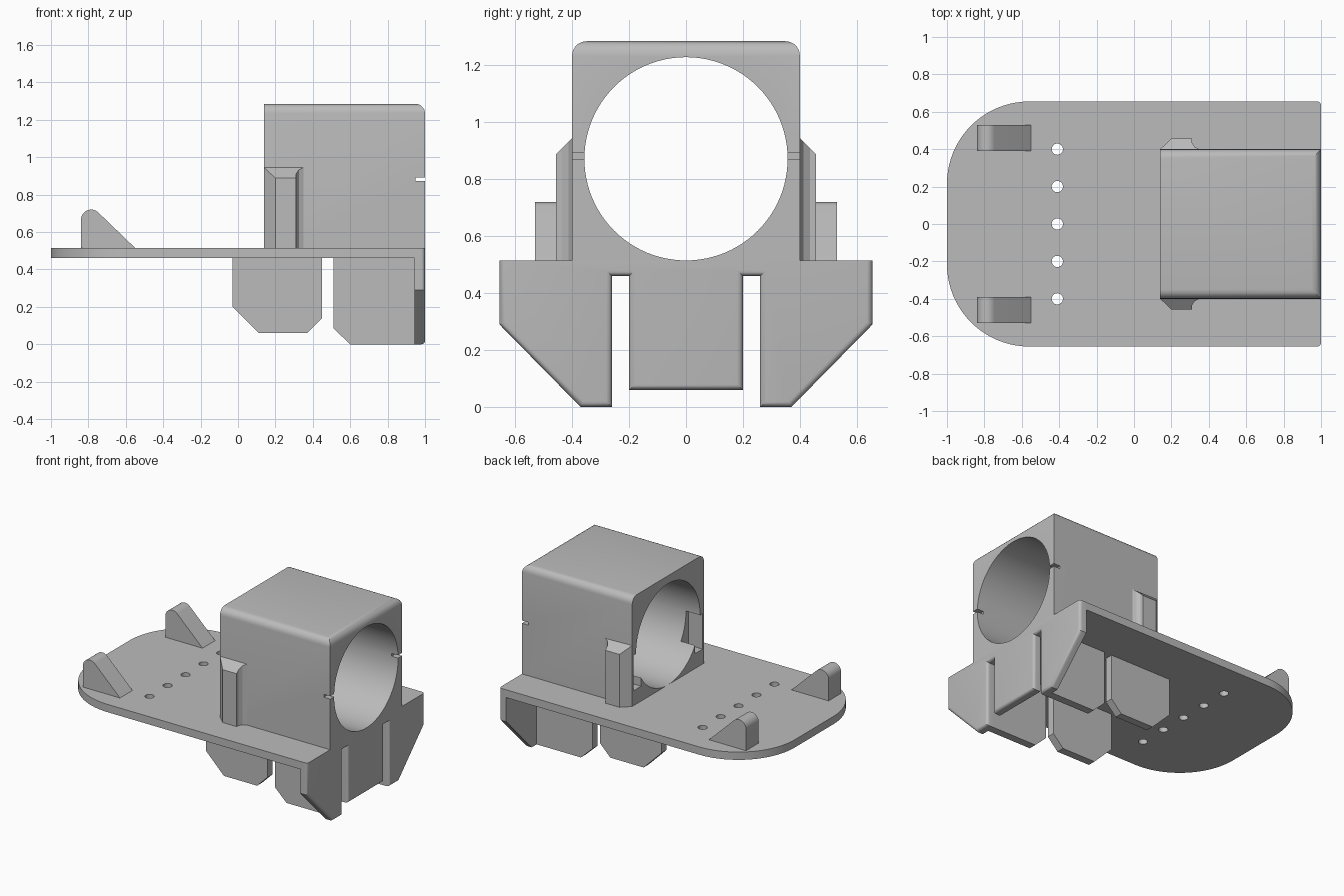
import bpy, bmesh, math
from mathutils import Vector

cube = bpy.data.objects.get("Cube")
if cube:
    bpy.data.objects.remove(cube, do_unlink=True)

grey = bpy.data.materials.new("plain_grey")
grey.use_nodes = True
colour = (0.5, 0.5, 0.5, 1)
grey.diffuse_color = colour
grey.node_tree.nodes["Principled BSDF"].inputs["Base Color"].default_value = colour


def prism(name, outline, axis, lo, hi, bevel=0, rule=None):
    """Extrude a 2D outline along an axis; round the edges chosen by rule."""
    place = {"x": lambda a, b, d: (d, a, b),
             "y": lambda a, b, d: (a, d, b),
             "z": lambda a, b, d: (a, b, d)}[axis]
    bm = bmesh.new()
    face = bm.faces.new([bm.verts.new(place(a, b, lo)) for a, b in outline])
    top = bmesh.ops.extrude_face_region(bm, geom=[face])["geom"]
    shift = Vector(place(0, 0, hi - lo))
    for v in top:
        if isinstance(v, bmesh.types.BMVert):
            v.co += shift
    bmesh.ops.recalc_face_normals(bm, faces=bm.faces)
    if rule:
        edges = [e for e in bm.edges if rule(e.verts[0].co, e.verts[1].co)]
        bmesh.ops.bevel(bm, geom=edges, offset=bevel, segments=5,
                        profile=0.5, affect="EDGES")
    mesh = bpy.data.meshes.new(name)
    bm.to_mesh(mesh)
    bm.free()
    mesh.materials.append(grey)
    ob = bpy.data.objects.new(name, mesh)
    bpy.context.collection.objects.link(ob)
    return ob


def rect(a0, a1, b0, b1):
    return [(a0, b0), (a1, b0), (a1, b1), (a0, b1)]


def arc(ca, cb, r, start, end, n):
    return [(ca + r * math.cos(math.radians(start + (end - start) * i / n)),
             cb + r * math.sin(math.radians(start + (end - start) * i / n)))
            for i in range(n + 1)]


def circle(ca, cb, r, n):
    return arc(ca, cb, r, 0, 360, n)[:-1]


def activate(ob):
    bpy.ops.object.select_all(action="DESELECT")
    ob.select_set(True)
    bpy.context.view_layer.objects.active = ob


def cut(ob, cutters):
    activate(ob)
    for c in cutters:
        mod = ob.modifiers.new("cut", "BOOLEAN")
        mod.operation = "DIFFERENCE"
        mod.solver = "EXACT"
        mod.object = c
        bpy.ops.object.modifier_apply(modifier=mod.name)
        bpy.data.objects.remove(c, do_unlink=True)


TOP, UNDER, HALF, WALL = 0.515, 0.46, 0.655, 0.4
parts = []

# Base plate with a rounded far end and a row of holes
R = 0.44
outline = [(0.97, -HALF), (0.97, HALF)]
outline += arc(-1 + R, HALF - R, R, 90, 180, 20)
outline += arc(-1 + R, R - HALF, R, 180, 270, 20)
plate = prism("base_plate", outline, "z", UNDER, TOP)
cut(plate, [prism("hole_cutter", circle(-0.41, 0.2 * i, 0.03, 24), "z", 0.4, 0.6)
            for i in range(-2, 3)])
parts.append(plate)

# Slotted end plate hanging below the base
half = [(0.2, 0.06), (0.2, UNDER), (0.26, UNDER), (0.26, 0), (0.37, 0),
        (HALF, 0.29), (HALF, TOP)]
outline = half + [(-y, z) for y, z in reversed(half)]
parts.append(prism("end_plate", outline, "x", 0.945, 1, 0.02,
                   lambda p, q: min(p.x, q.x) > 0.99 and min(p.z, q.z) < 0.5))

# Housing block with rounded top, round bore and side notches
housing = prism("housing", rect(-WALL, WALL, TOP - 0.02, 1.285), "x", 0.14, 1, 0.05,
                lambda p, q: min(p.z, q.z) > 1.2 and
                (abs(p.x - q.x) > 0.1 or p.x > 0.9))
cutters = [prism("bore_cutter", circle(0, 0.872, 0.357, 96), "x", 0, 1.2),
           prism("notch_cutter", rect(-0.5, 0.5, 0.872, 0.892), "x", 0.95, 1.1)]
for s in (-1, 1):
    ys = sorted((s * 0.3, s * 0.385))
    cutters.append(prism("pocket_cutter", rect(*ys, 0.62, 0.87), "x", 0.1, 0.25))
cut(housing, cutters)
parts.append(housing)

rib_a = [(-0.03, UNDER + 0.01), (-0.03, 0.2), (0.11, 0.06), (0.37, 0.06),
         (0.45, 0.14), (0.45, UNDER + 0.01)]
rib_b = [(0.51, UNDER + 0.01), (0.51, 0.085), (0.6, 0), (0.96, 0),
         (0.96, UNDER + 0.01)]
ear = [(-0.55, TOP - 0.01), (-0.55, TOP)]
ear += arc(-0.785, 0.665, 0.055, 45, 180, 14) + [(-0.84, TOP - 0.01)]
clip = [(0.14, 0.39), (0.14, WALL), (0.2, 0.457), (0.31, 0.457), (0.31, 0.435),
        (0.325, 0.412), (0.35, WALL), (0.35, 0.39)]

for side, s in (("left", 1), ("right", -1)):
    # Hanging ribs and upright ears
    for name, shape, a, b in (("inner_rib", rib_a, 0.26, 0.315),
                              ("outer_rib", rib_b, 0.26, 0.315),
                              ("ear", ear, 0.39, 0.53)):
        parts.append(prism(f"{name}_{side}", shape, "y", s * a, s * b))
    # Side clip with a sloping top
    ob = prism(f"side_clip_{side}", [(x, s * y) for x, y in clip], "z", TOP - 0.01, 0.945)
    for v in ob.data.vertices:
        if v.co.z > 0.9:
            v.co.z -= max(0, abs(v.co.y) - WALL)
    parts.append(ob)

for ob in parts:
    activate(ob)
    bpy.ops.object.shade_smooth_by_angle(angle=math.radians(30))
